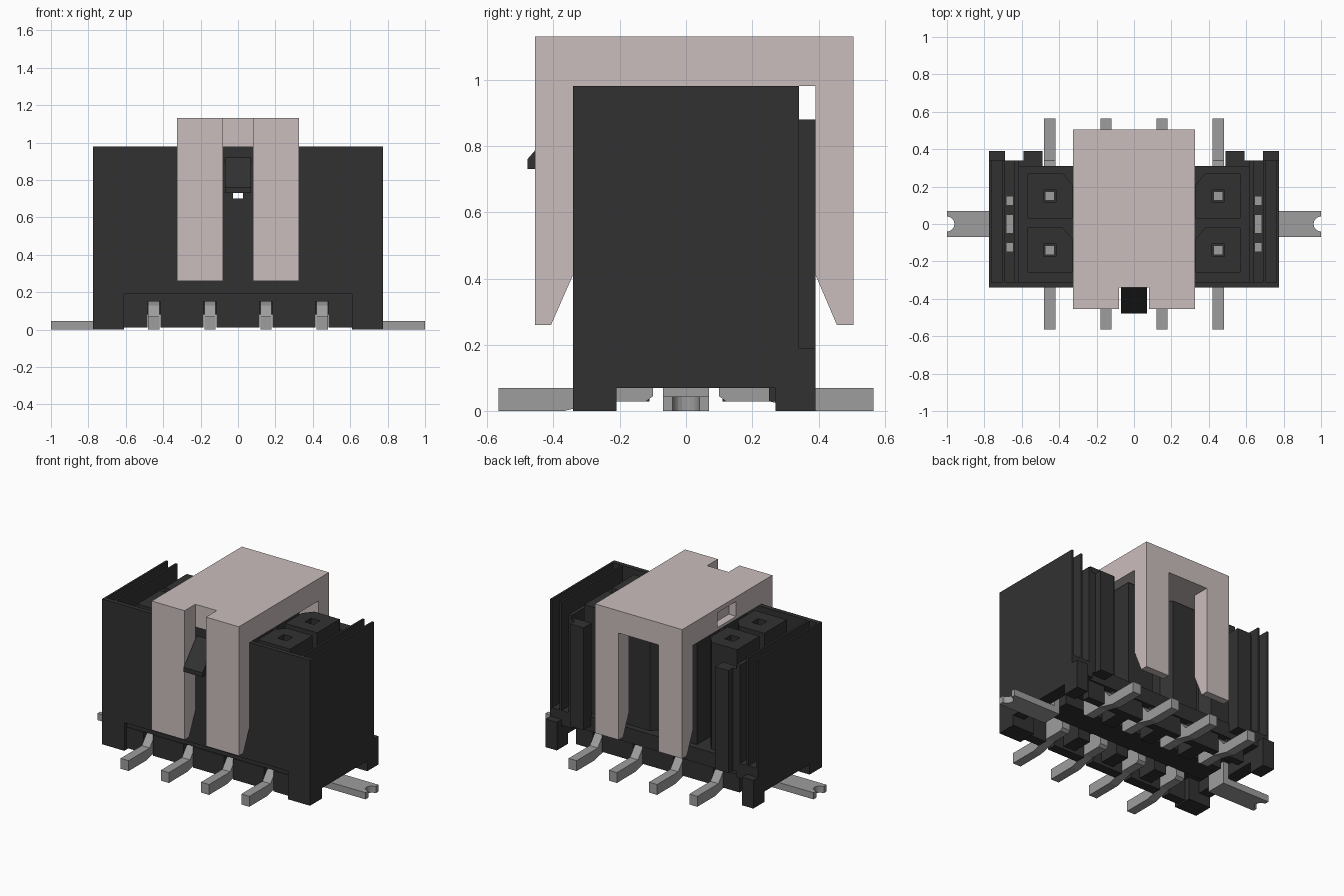
import bpy, bmesh, math

old = bpy.data.objects.get("Cube")
if old:
    bpy.data.objects.remove(old, do_unlink=True)


def material(name, rgb):
    m = bpy.data.materials.new(name)
    m.use_nodes = True
    m.diffuse_color = (*rgb, 1)
    m.node_tree.nodes["Principled BSDF"].inputs["Base Color"].default_value = (*rgb, 1)
    return m


BLACK = material("black plastic", (0.031, 0.031, 0.031))
PINK = material("dusty pink plastic", (0.60, 0.51, 0.51))
METAL = material("grey metal", (0.34, 0.34, 0.34))


def prism(bm, points, axis, lo, hi):
    """Extrude a flat outline along an axis from lo to hi."""
    place = {"x": lambda p, t: (t, p[0], p[1]),
             "y": lambda p, t: (p[0], t, p[1]),
             "z": lambda p, t: (p[0], p[1], t)}[axis]
    a = [bm.verts.new(place(p, lo)) for p in points]
    b = [bm.verts.new(place(p, hi)) for p in points]
    faces = [bm.faces.new(a), bm.faces.new(b)]
    for i in range(len(a)):
        j = (i + 1) % len(a)
        faces.append(bm.faces.new((a[i], a[j], b[j], b[i])))
    bmesh.ops.recalc_face_normals(bm, faces=faces)


def box(bm, x0, x1, y0, y1, z0, z1):
    prism(bm, [(x0, y0), (x1, y0), (x1, y1), (x0, y1)], "z", z0, z1)


def finish(bm, name, mat):
    mesh = bpy.data.meshes.new(name)
    bm.to_mesh(mesh)
    bm.free()
    mesh.materials.append(mat)
    ob = bpy.data.objects.new(name, mesh)
    bpy.context.collection.objects.link(ob)
    return ob


def cut(target, bm):
    """Subtract the cutter solids, then drop the cutter."""
    cutter = finish(bm, "cutter", BLACK)
    cutter.hide_render = True
    mod = target.modifiers.new("cut", "BOOLEAN")
    mod.object, mod.operation, mod.solver = cutter, "DIFFERENCE", "EXACT"
    bpy.context.view_layer.objects.active = target
    bpy.ops.object.modifier_apply(modifier=mod.name)
    bpy.data.objects.remove(cutter, do_unlink=True)


def mirrored(s, x0, x1):
    return (x0, x1) if s > 0 else (-x1, -x0)


COLUMNS = [-0.45, -0.15, 0.15, 0.45]
W, D, H = 0.775, 0.34, 0.98
FLOOR, DECK = 0.15, 0.25

# Front wall with the opening under the latch
bm = bmesh.new()
box(bm, -W, W, -D, -0.31, 0.19, H)
front_wall = finish(bm, "front_wall", BLACK)
bm = bmesh.new()
box(bm, -0.026, 0.026, -0.5, -0.2, 0.70, 0.73)
cut(front_wall, bm)

# Floor deck, thin side walls, inner fins and rear panels with keying ribs
bm = bmesh.new()
box(bm, -0.61, 0.61, -0.31, 0.31, FLOOR, DECK)
for s in (1, -1):
    box(bm, *mirrored(s, 0.61, W), -0.31, D, FLOOR, DECK)
    box(bm, *mirrored(s, W - 0.014, W), -0.31, D, DECK, H)
    box(bm, *mirrored(s, 0.69, 0.704), -0.31, D, DECK, H)
    box(bm, *mirrored(s, 0.615, 0.64), -0.31, D, DECK, 0.91)
    box(bm, *mirrored(s, 0.49, 0.615), 0.305, D, 0.19, 0.88)
    box(bm, *mirrored(s, 0.49, 0.59), D, 0.39, 0.19, 0.88)
finish(bm, "shroud", BLACK)

# Sockets standing on the deck, each with one clipped corner and a square hole
bm = bmesh.new()
holes = bmesh.new()
for x in COLUMNS:
    s = 1 if x > 0 else -1
    i, o = x - s * 0.12, x + s * 0.12
    for y in (-0.14, 0.15):
        prism(bm, [(i, y - 0.12), (o, y - 0.12), (o, y + 0.12),
                   (i + s * 0.05, y + 0.12), (i, y + 0.06)], "z", DECK, 0.97)
        box(holes, x - 0.033, x + 0.033, y - 0.033, y + 0.033, 0.35, 1.1)
sockets = finish(bm, "sockets", BLACK)
cut(sockets, holes)

# Feet and side sills
bm = bmesh.new()
for s in (1, -1):
    wall = mirrored(s, 0.69, W)
    box(bm, *wall, -0.21, 0.27, 0.07, FLOOR)
    box(bm, *mirrored(s, 0.61, W), -D, -0.21, 0, FLOOR)
    box(bm, *mirrored(s, 0.61, W), -D, -0.31, FLOOR, 0.19)
    box(bm, *wall, 0.27, D, 0, FLOOR)
    box(bm, *wall, D, 0.39, 0, 0.19)
finish(bm, "feet", BLACK)

# Teeth between the pins and the baffles underneath
bm = bmesh.new()
edges = [-0.61] + COLUMNS + [0.61]
for k in range(5):
    x0 = edges[k] + (0.035 if k else 0)
    x1 = edges[k + 1] - (0.035 if k < 4 else 0)
    box(bm, x0, x1, -0.315, -0.25, 0.01, FLOOR)
    box(bm, x0, x1, 0.25, 0.30, 0.03, FLOOR)
    if 0 < k < 4:
        for y0, y1 in ((-0.25, -0.11), (0.11, 0.25)):
            box(bm, x0 + 0.07, x1 - 0.07, y0, y1, 0.03, FLOOR)
box(bm, -0.61, 0.61, -0.09, 0.09, 0.08, FLOOR)
finish(bm, "foot_teeth", BLACK)

# Latch wedge on the front wall
bm = bmesh.new()
prism(bm, [(-D, 0.92), (-0.478, 0.76), (-0.478, 0.73), (-D, 0.73)], "x", -0.07, 0.07)
finish(bm, "latch_wedge", BLACK)

# Contact pins: a bent tail and an upright square post
for row, s, post in (("front", -1, -0.14), ("rear", 1, 0.15)):
    bm = bmesh.new()
    for x in COLUMNS:
        tail = [(0.565, 0), (0.37, 0), (0.33, 0.01), (0.25, 0.03), (0.12, 0.03),
                (0.10, 0.045), (0.10, FLOOR), (0.24, FLOOR), (0.29, 0.13),
                (0.34, 0.07), (0.565, 0.07)]
        prism(bm, [(s * y, z) for y, z in tail], "x", x - 0.03, x + 0.03)
        box(bm, x - 0.025, x + 0.025, post - 0.025, post + 0.025, FLOOR, 0.85)
    finish(bm, row + "_pins", METAL)

# Solder tabs with a half-round notch, held by prongs in the end slots
for side, s in (("left", 1), ("right", -1)):
    bm = bmesh.new()
    notch = [(s * (1 - 0.04 * math.sin(a)), 0.04 * math.cos(a))
             for a in (math.pi * k / 10 for k in range(11))]
    outline = [(s * 0.645, -0.07), (s * 0.645, 0.07), (s, 0.07)] + notch + [(s, -0.07)]
    prism(bm, outline, "z", 0, 0.045)
    slot = mirrored(s, 0.645, 0.685)
    box(bm, *slot, -0.07, 0.07, 0.045, DECK)
    box(bm, *slot, -0.05, 0.05, DECK, 0.7)
    for y in (-0.125, 0.125):
        box(bm, *slot, y - 0.025, y + 0.025, DECK, 0.45)
    finish(bm, side + "_solder_tab", METAL)

# Pick-up cap: notched top slab and four tapered legs
bm = bmesh.new()
prism(bm, [(-0.325, -0.455), (-0.08, -0.455), (-0.08, -D), (0.08, -D), (0.08, -0.455),
           (0.325, -0.455), (0.325, 0.505), (-0.325, 0.505)], "z", H, 1.13)
cap = finish(bm, "cap_top", PINK)
bm = bmesh.new()
box(bm, -0.5, -0.27, -0.07, 0.13, 1.0, 1.1)
cut(cap, bm)

bm = bmesh.new()
front_leg = [(-0.455, H), (-0.455, 0.26), (-0.407, 0.26), (-0.341, 0.41), (-0.341, H)]
rear_leg = [(0.505, H), (0.505, 0.26), (0.455, 0.26), (0.391, 0.41), (0.391, H)]
for s in (1, -1):
    prism(bm, front_leg, "x", *mirrored(s, 0.08, 0.325))
    prism(bm, rear_leg, "x", *mirrored(s, 0.15, 0.325))
finish(bm, "cap_legs", PINK)
